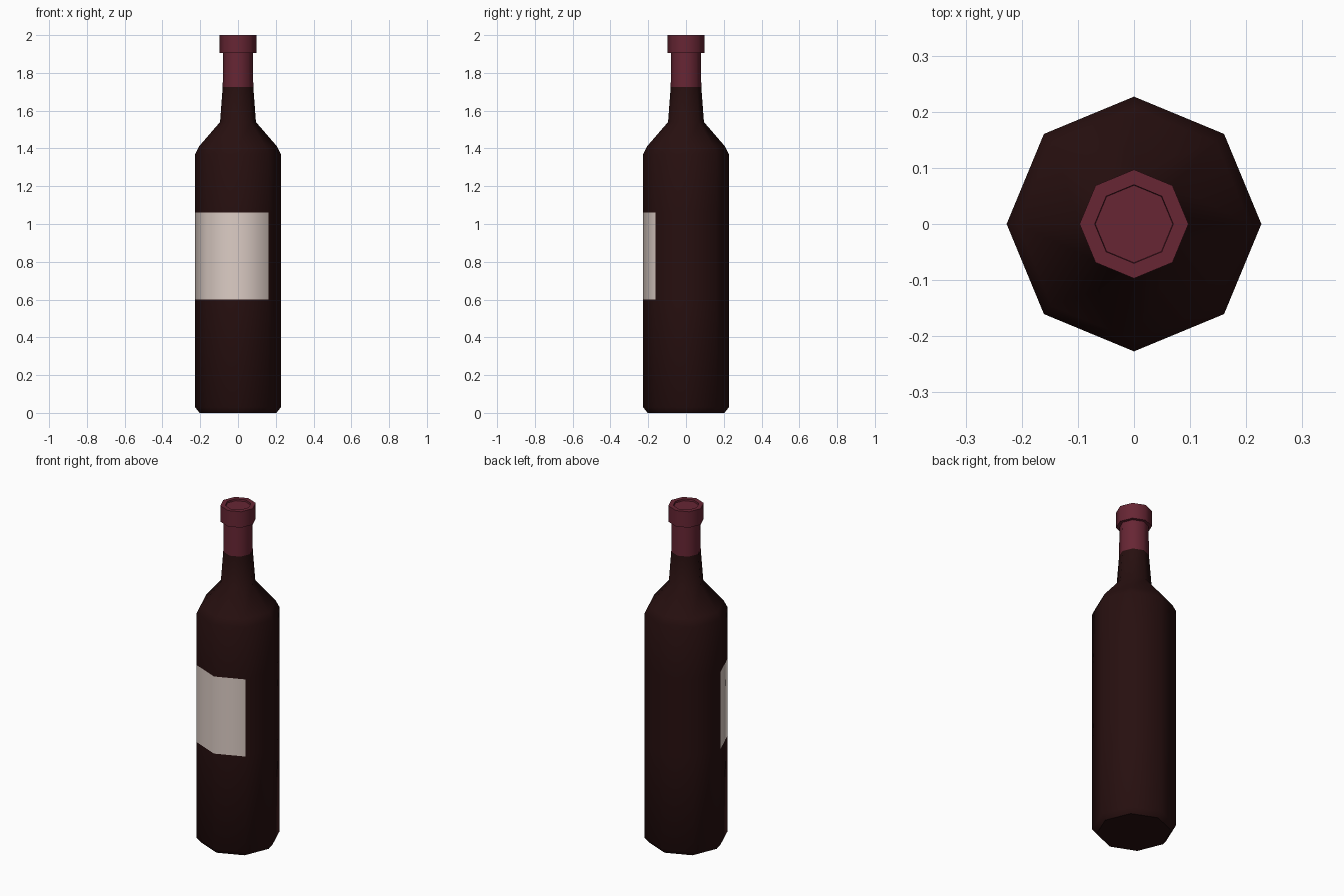
import bpy, bmesh, math

if "Cube" in bpy.data.objects:
    bpy.data.objects.remove(bpy.data.objects["Cube"])

def material(name, rgb):
    m = bpy.data.materials.new(name)
    m.diffuse_color = (*rgb, 1)
    m.use_nodes = True
    m.node_tree.nodes["Principled BSDF"].inputs["Base Color"].default_value = m.diffuse_color
    return m

GLASS = material("dark wine glass", (0.020, 0.0048, 0.0048))
LABEL = material("cream paper", (0.72, 0.61, 0.56))
FOIL = material("burgundy foil", (0.135, 0.019, 0.034))
SIDES = 8

def lathe(name, profile, mats, cap_bottom=True, cap_top=True, rule=None):
    """Revolve (radius, z) points into an eight-sided shell."""
    bm = bmesh.new()
    rings = []
    for r, z in profile:
        rings.append([bm.verts.new((r * math.cos(i * math.tau / SIDES),
                                    r * math.sin(i * math.tau / SIDES), z))
                      for i in range(SIDES)])
    for a, b in zip(rings, rings[1:]):
        for i in range(SIDES):
            j = (i + 1) % SIDES
            bm.faces.new((a[i], a[j], b[j], b[i]))
    if cap_bottom:
        bm.faces.new(rings[0][::-1])
    if cap_top:
        bm.faces.new(rings[-1])
    if rule:
        for f in bm.faces:
            f.material_index = rule(f.calc_center_median())
    me = bpy.data.meshes.new(name)
    bm.to_mesh(me)
    bm.free()
    for m in mats:
        me.materials.append(m)
    ob = bpy.data.objects.new(name, me)
    bpy.context.collection.objects.link(ob)
    bpy.ops.object.select_all(action='DESELECT')
    ob.select_set(True)
    bpy.context.view_layer.objects.active = ob
    bpy.ops.object.shade_smooth_by_angle(angle=math.radians(50))
    return ob

# Label wraps three facets: the front pair and the left-front one
def label_rule(c):
    ang = math.degrees(math.atan2(c.y, c.x)) % 360
    return 1 if 0.6 < c.z < 1.06 and 180 < ang < 315 else 0

# Glass body, shoulder and lower neck
lathe("bottle_body",
      [(0.203, 0), (0.227, 0.03), (0.227, 0.60), (0.227, 1.06), (0.227, 1.37),
       (0.207, 1.41), (0.095, 1.54), (0.081, 1.725)],
      [GLASS, LABEL], cap_top=False, rule=label_rule)

# Foil sleeve, collar and slightly sunken top
lathe("foil_cap",
      [(0.081, 1.725), (0.079, 1.905), (0.097, 1.905), (0.097, 2.0),
       (0.07, 2.0), (0.069, 1.99)],
      [FOIL], cap_bottom=False)
